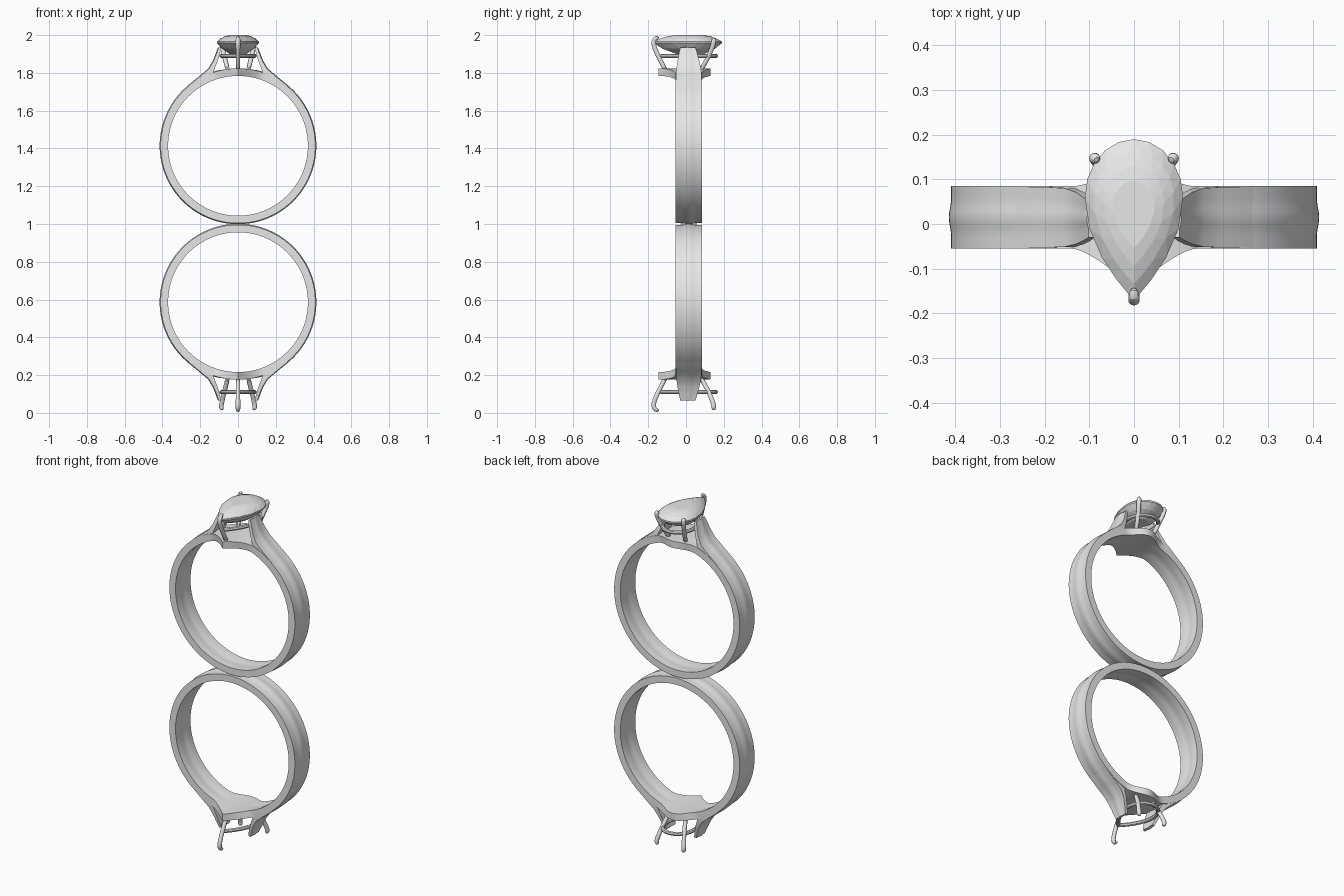
import bpy, bmesh, math
from mathutils import Vector

old = bpy.data.objects.get("Cube")
if old:
    bpy.data.objects.remove(old, do_unlink=True)

MID = Vector((0, 0, 1))      # mirror plane between the two rings
CZ = 1.414                   # centre height of the upper ring
GREY = (0.8, 0.8, 0.8, 1)

metal = bpy.data.materials.new("pale grey metal")
metal.use_nodes = True
metal.diffuse_color = GREY
metal.node_tree.nodes["Principled BSDF"].inputs["Base Color"].default_value = GREY


def finish(name, bm, mirror=(), smooth=True, subdivide=0):
    bmesh.ops.recalc_face_normals(bm, faces=bm.faces)
    bmesh.ops.translate(bm, verts=bm.verts, vec=-MID)
    mesh = bpy.data.meshes.new(name)
    bm.to_mesh(mesh)
    bm.free()
    mesh.materials.append(metal)
    ob = bpy.data.objects.new(name, mesh)
    ob.location = MID
    bpy.context.collection.objects.link(ob)
    if smooth:
        bpy.ops.object.select_all(action='DESELECT')
        ob.select_set(True)
        bpy.context.view_layer.objects.active = ob
        bpy.ops.object.shade_smooth_by_angle(angle=math.radians(40))
    if subdivide:
        sub = ob.modifiers.new("Round", 'SUBSURF')
        sub.levels = sub.render_levels = subdivide
    if mirror:
        mod = ob.modifiers.new("Mirror", 'MIRROR')
        mod.use_axis = ['X' in mirror, 'Y' in mirror, 'Z' in mirror]
        mod.use_mirror_merge = False
    return ob


def loft(sections, closed=False):
    """Skin a list of equal-length point loops."""
    bm = bmesh.new()
    rows = [[bm.verts.new(p) for p in s] for s in sections]
    pairs = list(zip(rows, rows[1:]))
    if closed:
        pairs.append((rows[-1], rows[0]))
    else:
        bm.faces.new(rows[0])
        bm.faces.new(rows[-1])
    n = len(rows[0])
    for a, b in pairs:
        for i in range(n):
            j = (i + 1) % n
            bm.faces.new((a[i], a[j], b[j], b[i]))
    return bm


def tube(path, radii, sides=8, closed=False):
    pts = [Vector(p) for p in path]
    n = len(pts)
    sections = []
    for i, p in enumerate(pts):
        before = pts[i - 1] if closed else pts[max(i - 1, 0)]
        after = pts[(i + 1) % n] if closed else pts[min(i + 1, n - 1)]
        t = (after - before).normalized()
        ref = Vector((0, 0, 1)) if closed else Vector((1, 0, 0))
        u = t.cross(ref).normalized()
        v = t.cross(u)
        sections.append([p + radii[i] * (math.cos(a) * u + math.sin(a) * v)
                         for a in (math.tau * k / sides for k in range(sides))])
    return loft(sections, closed)


def strap(outer, inner, lo, hi, ridge):
    """Cross-section of the band: ridged outside, shallow groove inside."""
    outer, inner = Vector(outer), Vector(inner)
    out = (outer - inner).normalized()
    steps = 12
    loop = []
    for base, height, order in ((outer, ridge, range(steps + 1)),
                                (inner, ridge * 0.6, range(steps, -1, -1))):
        for k in order:
            f = k / steps
            bump = height * max(0, math.cos((f - 0.5) * math.pi * 1.8)) ** 2
            p = base + out * bump
            loop.append((p.x, lo + (hi - lo) * f, p.y))
    return loop


def pear(t, scale, z):
    """Pear outline: round at the back, pointed at the front."""
    s, c = math.sin(t), math.cos(t)
    x, y = (0.11 * s, 0.06 + 0.13 * c) if c >= 0 else (0.11 * s * abs(s), 0.06 + 0.23 * c)
    return (x * scale, 0.03 + (y - 0.03) * scale, z)


# Band, widening into a pear-shaped seat under the stone
angles = [math.tau * k / 160 for k in range(160)]
sections = []
for a in angles:
    s, c = math.sin(a), math.cos(a)
    near = max(0, 1 - abs(0.39 * s) / 0.13) if c > 0 else 0
    lo = -0.055 - 0.09 * near ** 1.4
    hi = 0.085 + 0.045 * math.sin(near * math.pi / 2) ** 2
    sections.append(strap((0.41 * s, CZ + 0.41 * c), (0.37 * s, CZ + 0.37 * c),
                          lo, hi, 0.005 * (1 - min(1, 2 * near))))
finish("band", loft(sections, closed=True), mirror="Z")

# Shoulders rising from the band to the setting
stations = [
    ((0.32, 1.665), (0.30, 1.64), -0.053, 0.083),
    ((0.26, 1.733), (0.245, 1.70), -0.053, 0.083),
    ((0.20, 1.782), (0.185, 1.755), -0.053, 0.083),
    ((0.155, 1.820), (0.132, 1.80), -0.051, 0.080),
    ((0.130, 1.862), (0.112, 1.852), -0.045, 0.071),
    ((0.113, 1.905), (0.097, 1.898), -0.037, 0.059),
    ((0.102, 1.935), (0.088, 1.932), -0.030, 0.050),
]
finish("shoulder", loft([strap(o, i, lo, hi, 0.004) for o, i, lo, hi in stations]), mirror="XZ")

# Gallery rail joining the prongs
rail = [pear(math.tau * k / 40, 0.8, 1.89) for k in range(40)]
finish("gallery_rail", tube(rail, [0.011] * 40, closed=True), mirror="Z")

# Prongs with hooked tips
radii = [0.014, 0.013, 0.013, 0.014, 0.014, 0.008]
front = [(0, -0.10, 1.80), (0, -0.138, 1.87), (0, -0.167, 1.93),
         (0, -0.174, 1.965), (0, -0.163, 1.985), (0, -0.142, 1.988)]
finish("front_prong", tube(front, radii), mirror="Z", subdivide=1)
back = [(0.050, 0.070, 1.80), (0.068, 0.112, 1.87), (0.082, 0.138, 1.93),
        (0.089, 0.147, 1.96), (0.088, 0.148, 1.976), (0.082, 0.142, 1.984)]
finish("back_prong", tube(back, radii), mirror="XZ", subdivide=1)

# Faceted pear-cut stone, only in the upper ring
N = 20
layers = [(0.42, 2.0, 0), (0.62, 1.994, 0.5), (0.82, 1.983, 0), (1, 1.966, 0.5),
          (1, 1.957, 0.5), (0.78, 1.928, 0), (0.4, 1.90, 0.5)]
bm = bmesh.new()
rows = [[bm.verts.new(pear(math.tau * (k + off + 0.5) / N, s, z)) for k in range(N)]
        for s, z, off in layers]
bm.faces.new(rows[0])
bm.faces.new(rows[-1])
for (a, la), (b, lb) in zip(zip(rows, layers), zip(rows[1:], layers[1:])):
    for k in range(N):
        j = (k + 1) % N
        if la[2] == lb[2]:
            bm.faces.new((a[k], a[j], b[j], b[k]))
        elif la[2] < lb[2]:
            bm.faces.new((a[k], a[j], b[k]))
            bm.faces.new((a[j], b[j], b[k]))
        else:
            bm.faces.new((a[k], a[j], b[j]))
            bm.faces.new((a[k], b[j], b[k]))
finish("stone", bm, smooth=False)
